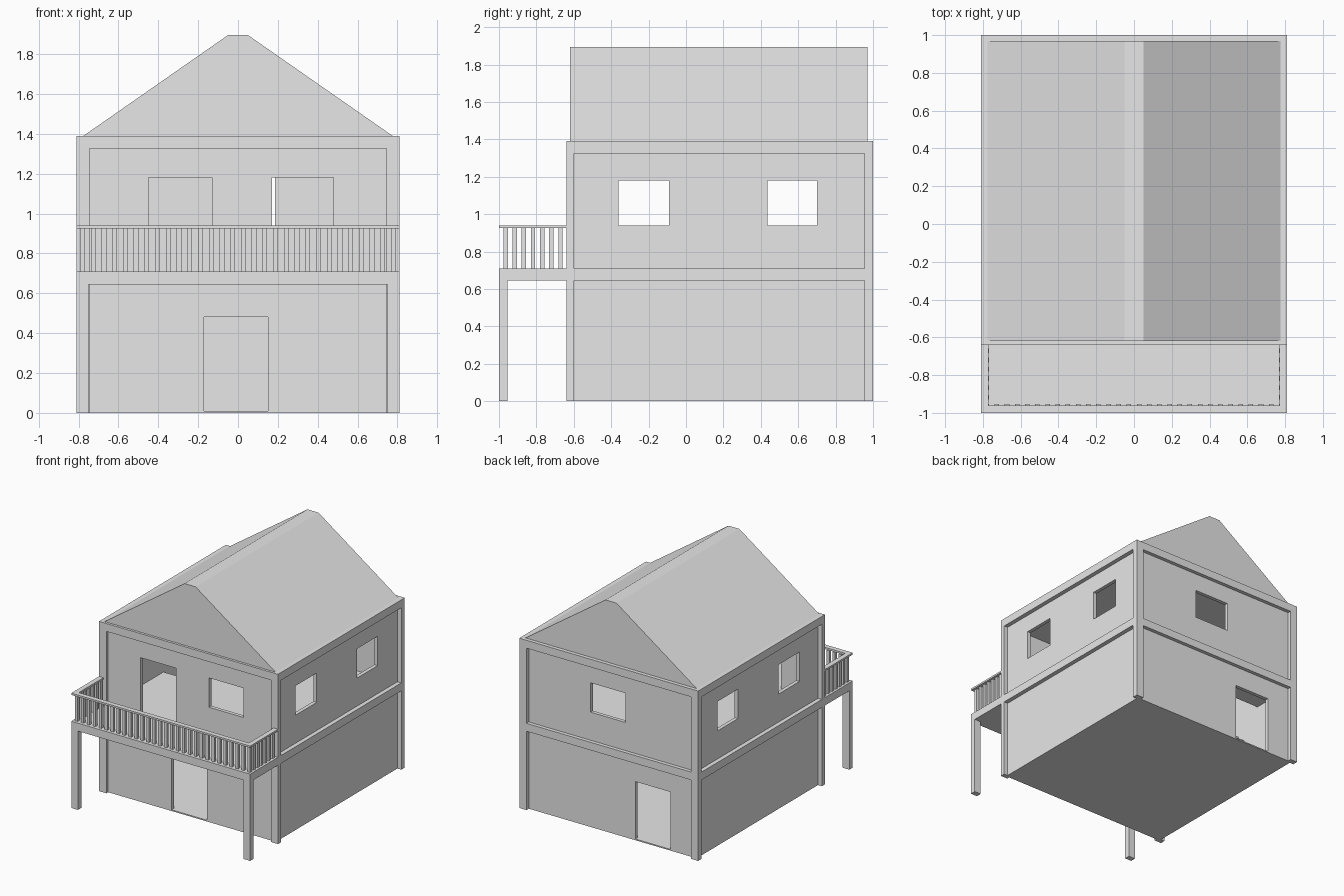
import bpy, bmesh
from mathutils import Matrix, Vector

cube = bpy.data.objects.get("Cube")
if cube:
    bpy.data.objects.remove(cube, do_unlink=True)

GRAY = (0.8, 0.8, 0.8, 1)
mat = bpy.data.materials.new("plain_gray")
mat.use_nodes = True
mat.diffuse_color = GRAY
mat.node_tree.nodes["Principled BSDF"].inputs["Base Color"].default_value = GRAY


def make_object(name, bm):
    mesh = bpy.data.meshes.new(name)
    bm.to_mesh(mesh)
    bm.free()
    mesh.materials.append(mat)
    obj = bpy.data.objects.new(name, mesh)
    bpy.context.collection.objects.link(obj)
    return obj


def boxes(name, *bounds):
    """Join boxes given as (x0, x1, y0, y1, z0, z1)."""
    bm = bmesh.new()
    for b in bounds:
        lo, hi = Vector(b[::2]), Vector(b[1::2])
        bmesh.ops.create_cube(bm, size=1, matrix=Matrix.Translation(
            (lo + hi) / 2) @ Matrix.Diagonal((*(hi - lo), 1)))
    return make_object(name, bm)


def panel(name, axis, pos, u, v, thick, holes=()):
    """Flat panel across an axis, with rectangular holes (u0, u1, v0, v1)."""
    us = sorted({*u, *(e for h in holes for e in h[:2])})
    vs = sorted({*v, *(e for h in holes for e in h[2:])})
    bm = bmesh.new()
    for a, b in zip(us, us[1:]):
        for c, d in zip(vs, vs[1:]):
            mu, mv = (a + b) / 2, (c + d) / 2
            if any(h[0] < mu < h[1] and h[2] < mv < h[3] for h in holes):
                continue
            corners = []
            for p in ((a, c), (b, c), (b, d), (a, d)):
                co = list(p)
                co.insert(axis, pos)
                corners.append(bm.verts.new(co))
            bm.faces.new(corners)
    bmesh.ops.remove_doubles(bm, verts=bm.verts, dist=0.0001)
    obj = make_object(name, bm)
    mod = obj.modifiers.new("thickness", "SOLIDIFY")
    mod.thickness = thick
    mod.offset = 0
    return obj


# Main dimensions
HX, FRONT, BACK = 0.81, -0.64, 1.0       # outer frame
WX, WF, WB = 0.775, -0.617, 0.97         # outer wall faces
PX, PF, PB = 0.745, -0.6, 0.955          # inner edges of corner posts
FLOOR, DECK, BEAM, TOP = 0.645, 0.71, 1.325, 1.39
SILL, HEAD, DOOR = 0.94, 1.18, 0.48
T = 0.03

# Walls with windows and doors
side_windows = [(-0.36, -0.09, SILL, HEAD), (0.435, 0.70, SILL, HEAD)]
for side, s in (("right", -1), ("left", 1)):
    panel(side + "_wall", 0, s * (WX - T / 2), (WF, WB), (0, TOP), T, side_windows)
panel("front_wall", 1, WF + T / 2, (-PX, PX), (0, TOP), T, [
    (-0.17, 0.15, 0, DOOR),
    (-0.45, -0.13, DECK, HEAD),
    (0.17, 0.48, SILL, HEAD)])
panel("back_wall", 1, WB - T / 2, (-PX, PX), (0, TOP), T, [
    (-0.54, -0.22, 0, DOOR),
    (-0.13, 0.185, SILL, HEAD)])

# Floors and ceiling, with a stair opening upstairs
boxes("ground_floor", (-WX, WX, WF, WB, 0, 0.01))
panel("upper_floor", 2, (FLOOR + DECK) / 2, (-PX, PX), (PF, WB - T), DECK - FLOOR,
      [(-PX, -0.48, 0.1, 0.6)])
boxes("ceiling", (-PX, PX, PF, WB - T, BEAM, TOP))

# Open stair treads along the right wall
steps = 11
rise, run = DECK / (steps + 1), 0.065
boxes("stair_treads", *[(-PX, -0.5, 0.76 - run * i, 0.83 - run * i,
                         rise * (i + 1) - 0.015, rise * (i + 1))
                        for i in range(steps)])

# Corner posts and beams projecting from the walls
boxes("corner_posts", *[(min(x), max(x), *y, 0, TOP)
                        for x in ((-HX, -PX), (PX, HX))
                        for y in ((FRONT, PF), (PB, BACK))])
for name, z in (("floor_beams", (FLOOR, DECK)), ("eave_beams", (BEAM, TOP))):
    boxes(name, (-PX, PX, FRONT, WF, *z), (-PX, PX, WB, BACK, *z),
          (-HX, -WX, PF, PB, *z), (WX, HX, PF, PB, *z))

# Gable roof with a flat ridge
bm = bmesh.new()
profile = [(-WX, TOP), (WX, TOP), (0.05, 1.895), (-0.05, 1.895)]
gable = bm.faces.new([bm.verts.new((x, -0.62, z)) for x, z in profile])
rear = [bm.verts.new((x, WB, z)) for x, z in profile]
bm.faces.new(rear[::-1])
near = list(gable.verts)
for i in range(4):
    j = (i + 1) % 4
    bm.faces.new((near[j], near[i], rear[i], rear[j]))
bmesh.ops.recalc_face_normals(bm, faces=bm.faces)
make_object("roof", bm)

# Balcony deck on two posts
boxes("balcony_deck", (-HX, HX, -1, FRONT, FLOOR, DECK))
boxes("balcony_posts", *[(x, x + 0.06, -1, -0.955, 0, FLOOR) for x in (-HX, HX - 0.06)])

# Railing
RAIL = (0.925, 0.94)
boxes("balcony_rail", (-HX, HX, -1, -0.96, *RAIL),
      (-HX, -0.77, -0.96, FRONT, *RAIL), (0.77, HX, -0.96, FRONT, *RAIL))
w = 0.012
spots = [(-0.78 + 1.56 * i / 29, -0.965) for i in range(30)]
spots += [(s * 0.78, -0.965 + 0.049 * i) for s in (-1, 1) for i in range(1, 7)]
boxes("balusters", *[(x - w, x + w, y - w, y + w, DECK, RAIL[0]) for x, y in spots])
